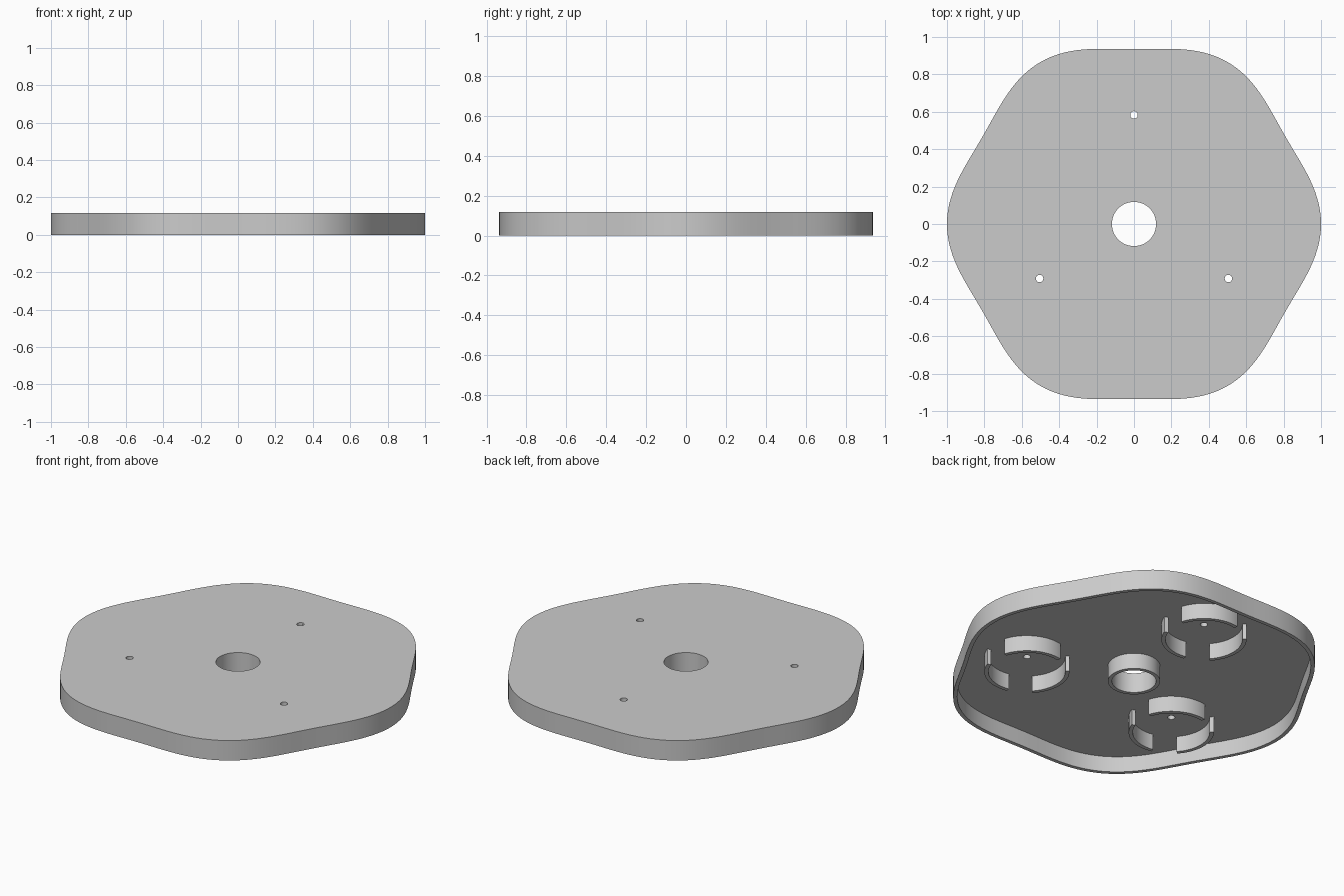
import bpy, bmesh
from math import cos, sin, pi, radians

if "Cube" in bpy.data.objects:
    bpy.data.objects.remove(bpy.data.objects["Cube"], do_unlink=True)

HEIGHT = 0.118        # overall height
UNDER = 0.093         # underside of the top plate
WALL = 0.022          # thickness of rim, hub and clips
HOLE = 0.118          # centre hole radius
HOLE_RING = 0.583     # distance of the small holes from the centre
CLIP_R = 0.228
STEPS = 180

grey = bpy.data.materials.new("plain grey")
grey.use_nodes = True
colour = (0.6, 0.6, 0.6, 1)
grey.diffuse_color = colour
grey.node_tree.nodes["Principled BSDF"].inputs["Base Color"].default_value = colour


def outline(angle):
    """Radius of the softly six-lobed outer edge."""
    return 0.9675 + 0.0325 * cos(6 * angle)


def finish(name, bm):
    bmesh.ops.recalc_face_normals(bm, faces=bm.faces)
    mesh = bpy.data.meshes.new(name)
    bm.to_mesh(mesh)
    bm.free()
    mesh.materials.append(grey)
    obj = bpy.data.objects.new(name, mesh)
    bpy.context.collection.objects.link(obj)
    return obj


def select(obj):
    bpy.ops.object.select_all(action='DESELECT')
    obj.select_set(True)
    bpy.context.view_layer.objects.active = obj


def smooth(obj):
    select(obj)
    bpy.ops.object.shade_smooth_by_angle(angle=radians(30))


def sweep(name, profile, angles, closed, centre=(0, 0)):
    """Turn a closed profile of (radius function, z) about a vertical axis."""
    bm = bmesh.new()
    rings = [[bm.verts.new((centre[0] + r(a) * cos(a), centre[1] + r(a) * sin(a), z))
              for r, z in profile] for a in angles]
    n = len(profile)
    pairs = list(zip(rings, rings[1:]))
    if closed:
        pairs.append((rings[-1], rings[0]))
    else:
        bm.faces.new(rings[0])
        bm.faces.new(rings[-1])
    for a, b in pairs:
        for i in range(n):
            j = (i + 1) % n
            bm.faces.new((a[i], a[j], b[j], b[i]))
    return finish(name, bm)


def fixed(radius):
    return lambda a: radius


def inner(a):
    return outline(a) - WALL


# Cover: top plate, outer rim and central hub in one shell
hub = fixed(HOLE + WALL)
hole = fixed(HOLE)
cover = sweep("cover", [(outline, 0), (outline, HEIGHT), (hole, HEIGHT), (hole, 0),
                        (hub, 0), (hub, UNDER), (inner, UNDER), (inner, 0)],
              [2 * pi * i / STEPS for i in range(STEPS)], True)

spots = [(HOLE_RING * cos(radians(d)), HOLE_RING * sin(radians(d))) for d in (90, 210, 330)]

# Small screw holes through the plate
for x, y in spots:
    bpy.ops.mesh.primitive_cylinder_add(vertices=24, radius=0.02, depth=0.2,
                                        location=(x, y, HEIGHT))
    cutter = bpy.context.object
    cutter.name = "hole_cutter"
    cutter.hide_render = True
    cutter.data.materials.append(grey)
    select(cover)
    mod = cover.modifiers.new("hole", 'BOOLEAN')
    mod.operation = 'DIFFERENCE'
    mod.solver = 'EXACT'
    mod.object = cutter
    bpy.ops.object.modifier_apply(modifier=mod.name)
    bpy.data.objects.remove(cutter, do_unlink=True)
smooth(cover)

# Three curved clips around every small hole, on the underside
outside, inside = fixed(CLIP_R), fixed(CLIP_R - WALL)
for spot in spots:
    for middle in (60, 180, 300):
        arc = [radians(middle - 42 + 84 * i / 24) for i in range(25)]
        clip = sweep("curved_clip", [(outside, 0), (outside, UNDER + 0.004),
                                     (inside, UNDER + 0.004), (inside, 0)], arc, False, spot)
        smooth(clip)
